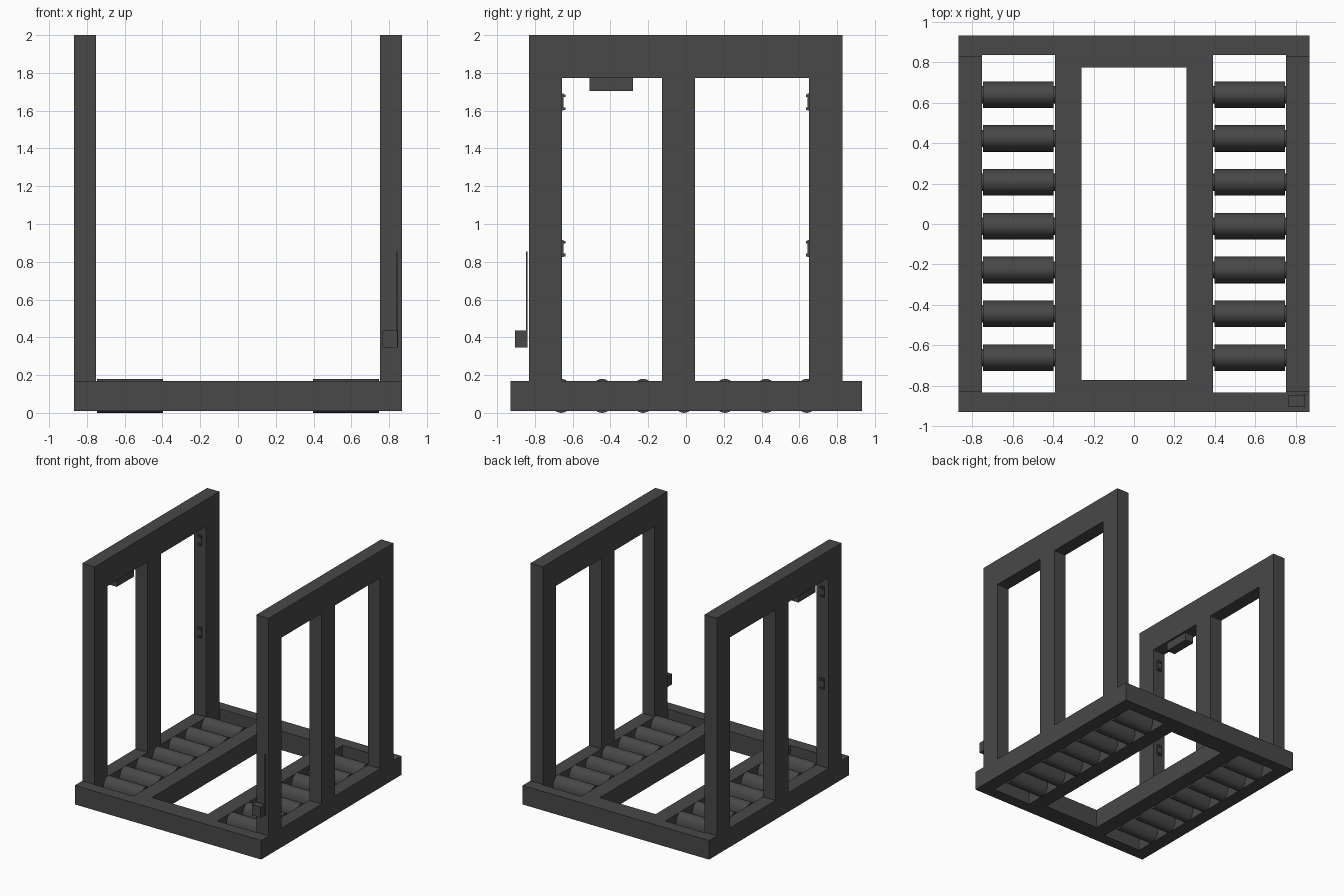
import bpy, bmesh, math
from mathutils import Vector

if "Cube" in bpy.data.objects:
    bpy.data.objects.remove(bpy.data.objects["Cube"])

gray = bpy.data.materials.new("dark gray metal")
gray.diffuse_color = (0.065, 0.065, 0.065, 1)
gray.use_nodes = True
gray.node_tree.nodes["Principled BSDF"].inputs["Base Color"].default_value = gray.diffuse_color


def finish(name, bm, smooth=False):
    bmesh.ops.recalc_face_normals(bm, faces=bm.faces)
    me = bpy.data.meshes.new(name)
    bm.to_mesh(me)
    bm.free()
    me.materials.append(gray)
    ob = bpy.data.objects.new(name, me)
    bpy.context.collection.objects.link(ob)
    if smooth:
        bpy.ops.object.select_all(action='DESELECT')
        ob.select_set(True)
        bpy.context.view_layer.objects.active = ob
        bpy.ops.object.shade_smooth_by_angle(angle=math.radians(40))
    return ob


def add_box(bm, x0, x1, y0, y1, z0, z1):
    vs = bmesh.ops.create_cube(bm, size=1)["verts"]
    for v in vs:
        v.co = Vector((x1 if v.co.x > 0 else x0,
                       y1 if v.co.y > 0 else y0,
                       z1 if v.co.z > 0 else z0))


def panel(name, us, vs, holes, place, depth):
    """Flat panel with rectangular holes, extruded by the depth vector."""
    bm = bmesh.new()
    grid = [[bm.verts.new(place(u, v)) for v in vs] for u in us]
    for i in range(len(us) - 1):
        for j in range(len(vs) - 1):
            cu, cv = (us[i] + us[i + 1]) / 2, (vs[j] + vs[j + 1]) / 2
            if not any(a < cu < b and c < cv < d for a, b, c, d in holes):
                bm.faces.new((grid[i][j], grid[i + 1][j],
                              grid[i + 1][j + 1], grid[i][j + 1]))
    loose = [v for v in bm.verts if not v.link_faces]
    bmesh.ops.delete(bm, geom=loose, context='VERTS')
    bottom = bm.faces[:]
    copy = bmesh.ops.extrude_face_region(bm, geom=bottom, use_keep_orig=True)["geom"]
    bmesh.ops.translate(bm, vec=depth,
                        verts=[g for g in copy if isinstance(g, bmesh.types.BMVert)])
    return finish(name, bm)


# Base frame with two roller lanes and a central opening
panel("base_frame",
      [-.867, -.752, -.39, -.26, .26, .39, .752, .867],
      [-.93, -.832, -.772, .775, .835, .932],
      [(-.752, -.39, -.832, .835), (.39, .752, -.832, .835), (-.26, .26, -.772, .775)],
      lambda u, v: (u, v, .01), (0, 0, .16))

# Upright side frames, each with two openings
for side, x in (("left", -.867), ("right", .752)):
    panel(side + "_upright_frame",
          [-.83, -.657, -.127, .048, .652, .828], [.17, 1.773, 2.0],
          [(-.657, -.127, .17, 1.773), (.048, .652, .17, 1.773)],
          lambda u, v, x=x: (x, u, v), (.115, 0, 0))


def add_cylinder(bm, x0, x1, y, z, ry, rz):
    vs = bmesh.ops.create_cone(bm, cap_ends=True, segments=32, radius1=1,
                               radius2=1, depth=1)["verts"]
    for v in vs:
        a, b, c = v.co
        v.co = Vector((x1 if c > 0 else x0, y + a * ry, z + b * rz))


# Rollers with thinner axle stubs at both ends
for side, s in (("left", -1), ("right", 1)):
    for i in range(7):
        y = -.661 + i * .2168
        bm = bmesh.new()
        add_cylinder(bm, s * .572 - .174, s * .572 + .174, y, .09, .066, .09)
        for a, b in ((-.183, -.173), (.173, .183)):
            add_cylinder(bm, s * .572 + a, s * .572 + b, y, .09, .043, .058)
        finish(f"{side}_roller_{i + 1}", bm, smooth=True)

# Sensor box hanging below the left top beam
bm = bmesh.new()
add_box(bm, -.85, -.77, -.51, -.28, 1.705, 1.773)
finish("sensor_box", bm)

# Pronged brackets on the inner faces of the left posts
for label, y, d in (("front", -.657, 1), ("rear", .652, -1)):
    for level, z in (("lower", .87), ("upper", 1.645)):
        bm = bmesh.new()
        ya, yb = sorted((y, y + d * .008))
        add_box(bm, -.83, -.79, ya, yb, z - .045, z + .045)
        ya, yb = sorted((y + d * .008, y + d * .018))
        for dz in (-.034, .034):
            add_box(bm, -.825, -.795, ya, yb, z + dz - .007, z + dz + .007)
        finish(f"{label}_{level}_bracket", bm)

# Control box and its thin aerial on the right front post
bm = bmesh.new()
add_box(bm, .765, .845, -.905, -.845, .345, .435)
finish("control_box", bm)
bm = bmesh.new()
add_box(bm, .838, .848, -.848, -.84, .345, .855)
finish("thin_aerial", bm)
